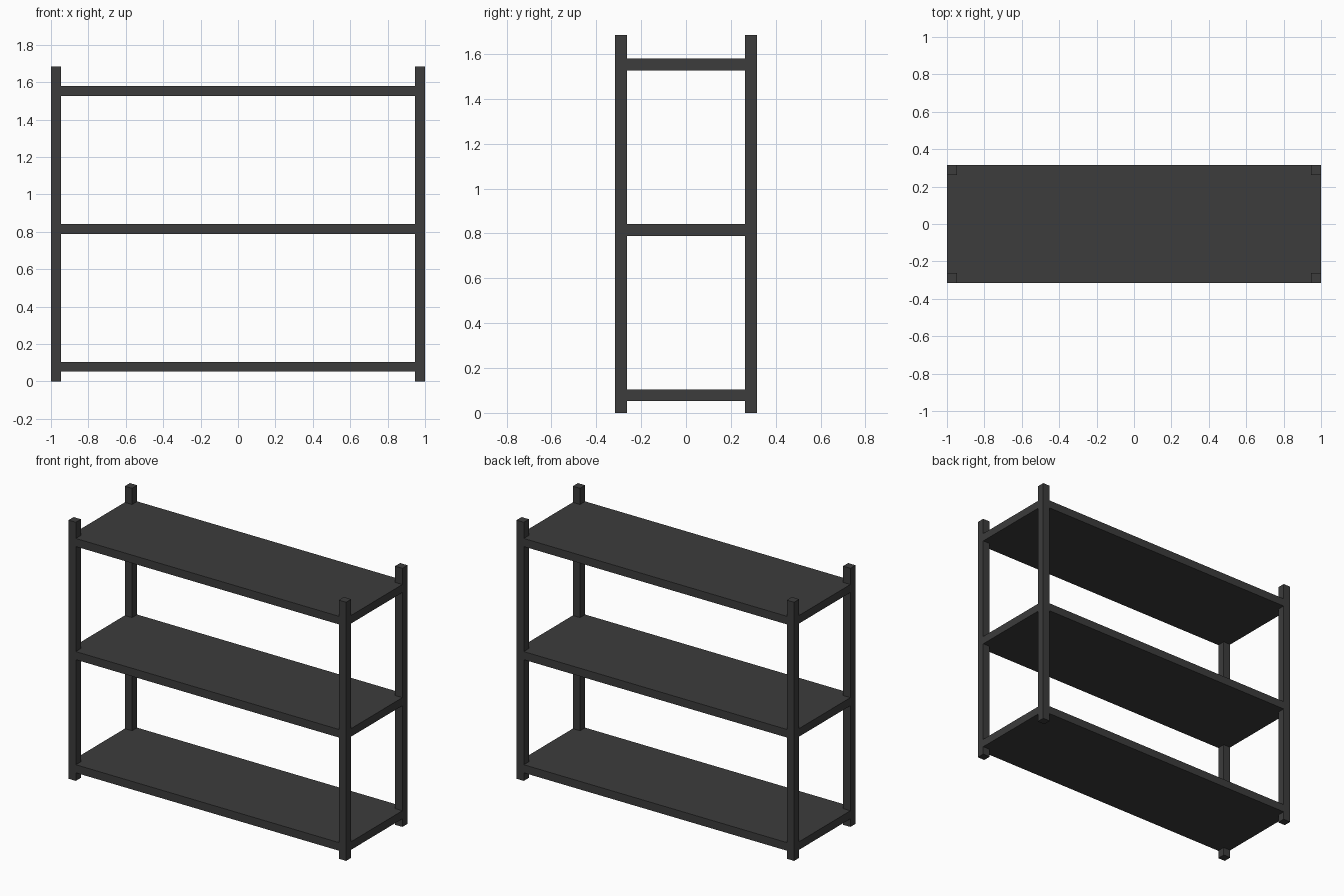
import bpy
import bmesh

cube = bpy.data.objects.get("Cube")
if cube:
    bpy.data.objects.remove(cube, do_unlink=True)

# Everything sits on a module equal to the post thickness
U = 2 / 19
T = U / 2
HALF_X, HALF_Y, HEIGHT = 1.0, 6 * T, 32 * T

metal = bpy.data.materials.new("dark_grey")
metal.use_nodes = True
colour = (0.045, 0.045, 0.045, 1)
metal.diffuse_color = colour
metal.node_tree.nodes["Principled BSDF"].inputs["Base Color"].default_value = colour


def prism(name, outline, z0, z1):
    """Extrude a flat outline upward from z0 to z1."""
    bm = bmesh.new()
    face = bm.faces.new([bm.verts.new((x, y, z0)) for x, y in outline])
    top = bmesh.ops.extrude_face_region(bm, geom=[face])["geom"]
    verts = [v for v in top if isinstance(v, bmesh.types.BMVert)]
    bmesh.ops.translate(bm, verts=verts, vec=(0, 0, z1 - z0))
    bmesh.ops.recalc_face_normals(bm, faces=bm.faces)
    mesh = bpy.data.meshes.new(name)
    bm.to_mesh(mesh)
    bm.free()
    mesh.materials.append(metal)
    obj = bpy.data.objects.new(name, mesh)
    bpy.context.collection.objects.link(obj)
    return obj


# Four square corner posts
for side, sx in (("left", 1), ("right", -1)):
    for end, sy in (("front", -1), ("back", 1)):
        x0, x1 = sx * (HALF_X - T), sx * HALF_X
        y0, y1 = sy * (HALF_Y - T), sy * HALF_Y
        prism(f"{end}_{side}_post", [(x0, y0), (x1, y0), (x1, y1), (x0, y1)], 0, HEIGHT)

# Shelves, notched at the corners to fit around the posts
notched = []
for sx, sy in ((1, 1), (-1, 1), (-1, -1), (1, -1)):
    corner = [(HALF_X, HALF_Y - T), (HALF_X - T, HALF_Y - T), (HALF_X - T, HALF_Y)]
    if sx * sy < 0:
        corner.reverse()
    notched += [(sx * x, sy * y) for x, y in corner]

for name, level in (("bottom_shelf", 1), ("middle_shelf", 15), ("top_shelf", 29)):
    prism(name, notched, level * T, (level + 1) * T)
